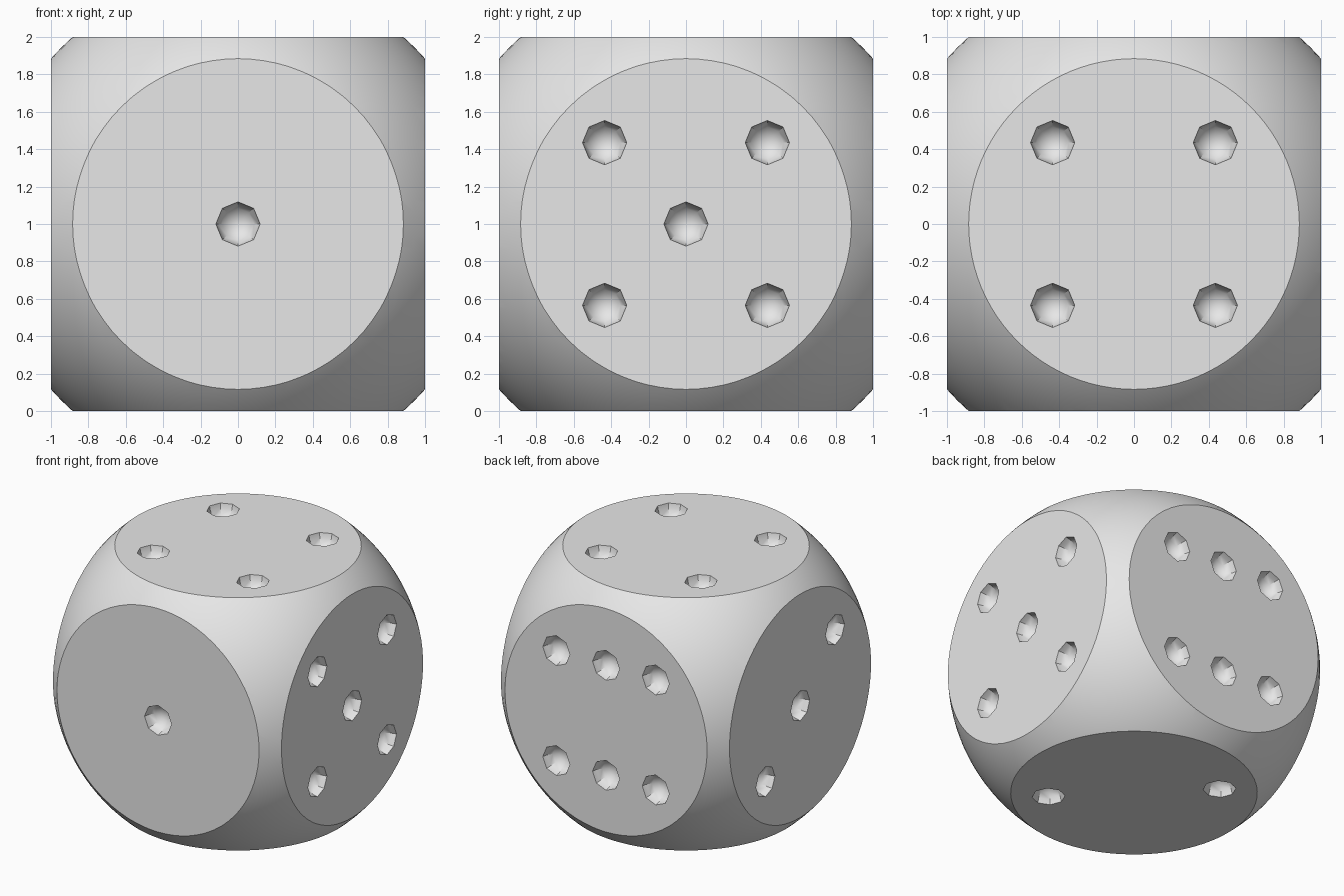
import bpy, bmesh
from mathutils import Matrix, Vector

cube = bpy.data.objects.get("Cube")
if cube:
    bpy.data.objects.remove(cube, do_unlink=True)

BALL_RADIUS = 1.335
PIP_RADIUS = 0.12
S = 0.435  # pip spacing

# Material
ivory = bpy.data.materials.new("plain_grey")
ivory.use_nodes = True
color = (0.8, 0.8, 0.8, 1)
ivory.diffuse_color = color
ivory.node_tree.nodes["Principled BSDF"].inputs["Base Color"].default_value = color


def add_object(name, bm):
    mesh = bpy.data.meshes.new(name)
    bmesh.ops.recalc_face_normals(bm, faces=bm.faces)
    bm.to_mesh(mesh)
    bm.free()
    mesh.materials.append(ivory)
    obj = bpy.data.objects.new(name, mesh)
    obj.location.z = 1
    bpy.context.collection.objects.link(obj)
    return obj


X, Y, Z = Vector((1, 0, 0)), Vector((0, 1, 0)), Vector((0, 0, 1))
corners = [(a, b) for a in (-S, S) for b in (-S, S)]

# Each side: outward normal, the two face axes, pip positions along them
sides = [
    (-Y, X, Z, [(0, 0)]),
    (Y, X, Z, [(a, b) for a in (-S, 0, S) for b in (-S, S)]),
    (X, Y, Z, corners + [(0, 0)]),
    (-X, Y, Z, [(-S, S), (0, 0), (S, -S)]),
    (Z, X, Y, corners),
    (-Z, X, Y, [(-S, S), (S, -S)]),
]

# Body: a ball sliced flat on six sides
body = bmesh.new()
bmesh.ops.create_uvsphere(body, u_segments=96, v_segments=64, radius=BALL_RADIUS)
for normal, u, v, spots in sides:
    cut = bmesh.ops.bisect_plane(
        body, geom=body.verts[:] + body.edges[:] + body.faces[:],
        plane_co=normal, plane_no=normal, clear_outer=True)
    rim = [e for e in cut["geom_cut"] if isinstance(e, bmesh.types.BMEdge)]
    bmesh.ops.edgeloop_fill(body, edges=rim)
die = add_object("die_body", body)

# Pips: eight-sided hollows
pips = bmesh.new()
for normal, u, v, spots in sides:
    for a, b in spots:
        turn = Matrix((u, v, normal)).transposed().to_4x4()
        place = Matrix.Translation(normal * 1.008 + u * a + v * b)
        bmesh.ops.create_uvsphere(pips, u_segments=8, v_segments=8,
                                  radius=PIP_RADIUS, matrix=place @ turn)
cutter = add_object("pip_cutter", pips)
cutter.hide_render = True

bpy.ops.object.select_all(action="DESELECT")
bpy.context.view_layer.objects.active = die
die.select_set(True)
hollow = die.modifiers.new("pips", "BOOLEAN")
hollow.operation = "DIFFERENCE"
hollow.solver = "EXACT"
hollow.object = cutter
bpy.ops.object.modifier_apply(modifier=hollow.name)
bpy.data.objects.remove(cutter, do_unlink=True)

# Smooth curves and hollows, crisp flat sides
bpy.ops.object.shade_smooth_by_angle(angle=0.62)
